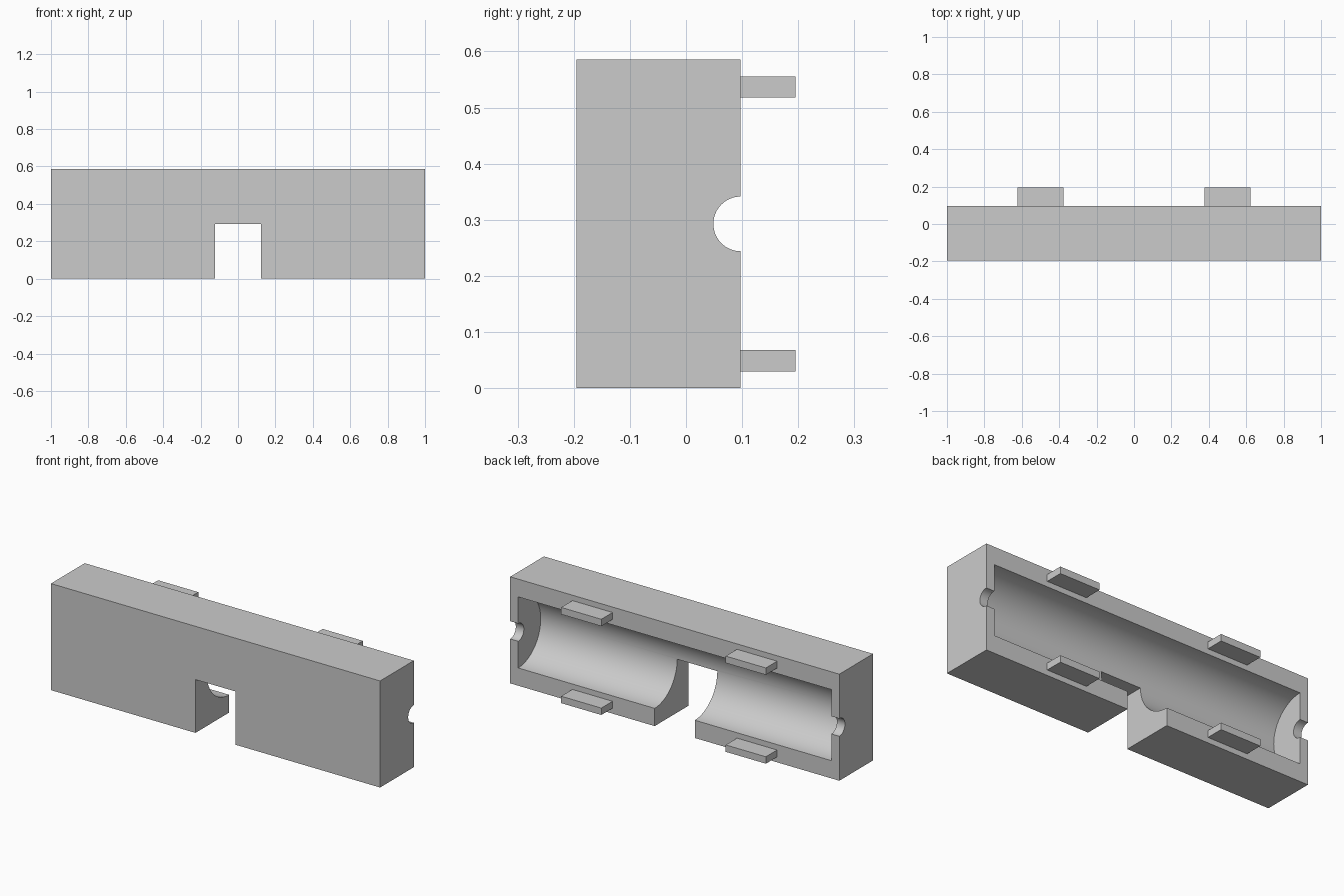
import bpy
import math

if "Cube" in bpy.data.objects:
    bpy.data.objects.remove(bpy.data.objects["Cube"], do_unlink=True)

U = 2 / 41                    # base module: block is 41 x 6 x 12 modules
BACK = 2 * U                  # y of the open back face
MID = 6 * U                   # z of the bore axis

grey = bpy.data.materials.new("plain grey")
grey.use_nodes = True
grey.diffuse_color = (0.6, 0.6, 0.6, 1)
grey.node_tree.nodes["Principled BSDF"].inputs["Base Color"].default_value = (0.6, 0.6, 0.6, 1)


def box(name, x, y, z):
    """Box spanning the given (low, high) ranges."""
    spans = (x, y, z)
    bpy.ops.mesh.primitive_cube_add(size=1, location=[(a + b) / 2 for a, b in spans])
    ob = bpy.context.object
    ob.name = name
    ob.scale = [b - a for a, b in spans]
    bpy.ops.object.transform_apply(location=False, rotation=False, scale=True)
    ob.data.materials.append(grey)
    return ob


def bore(name, radius, length):
    """Cylinder along x, centred on the back face."""
    bpy.ops.mesh.primitive_cylinder_add(vertices=64, radius=radius, depth=length,
                                        location=(0, BACK, MID), rotation=(0, math.pi / 2, 0))
    ob = bpy.context.object
    ob.name = name
    ob.data.materials.append(grey)
    return ob


def cut(target, cutter):
    """Subtract the cutter from the target and discard it."""
    cutter.hide_render = True
    mod = target.modifiers.new("cut", "BOOLEAN")
    mod.operation = "DIFFERENCE"
    mod.solver = "EXACT"
    mod.object = cutter
    bpy.ops.object.select_all(action="DESELECT")
    target.select_set(True)
    bpy.context.view_layer.objects.active = target
    bpy.ops.object.modifier_apply(modifier=mod.name)
    bpy.data.objects.remove(cutter, do_unlink=True)


# Half housing: block with a round cavity, end holes and a lower notch
housing = box("housing_half", (-1, 1), (-4 * U, BACK), (0, 12 * U))
cut(housing, bore("cavity_cutter", 4 * U, 39 * U))
cut(housing, bore("end_hole_cutter", U, 2.4))
cut(housing, box("notch_cutter", (-2.5 * U, 2.5 * U), (-0.4, 0.4), (-0.2, MID)))
bpy.ops.object.shade_smooth_by_angle(angle=math.radians(30))

# Four locating tabs on the back rim
for side, cx in (("left", 0.5), ("right", -0.5)):
    for level, cz in (("lower", U), ("upper", 11 * U)):
        box(f"{level}_{side}_tab", (cx - 2.5 * U, cx + 2.5 * U),
            (BACK, 4 * U), (cz - 0.019, cz + 0.019))
